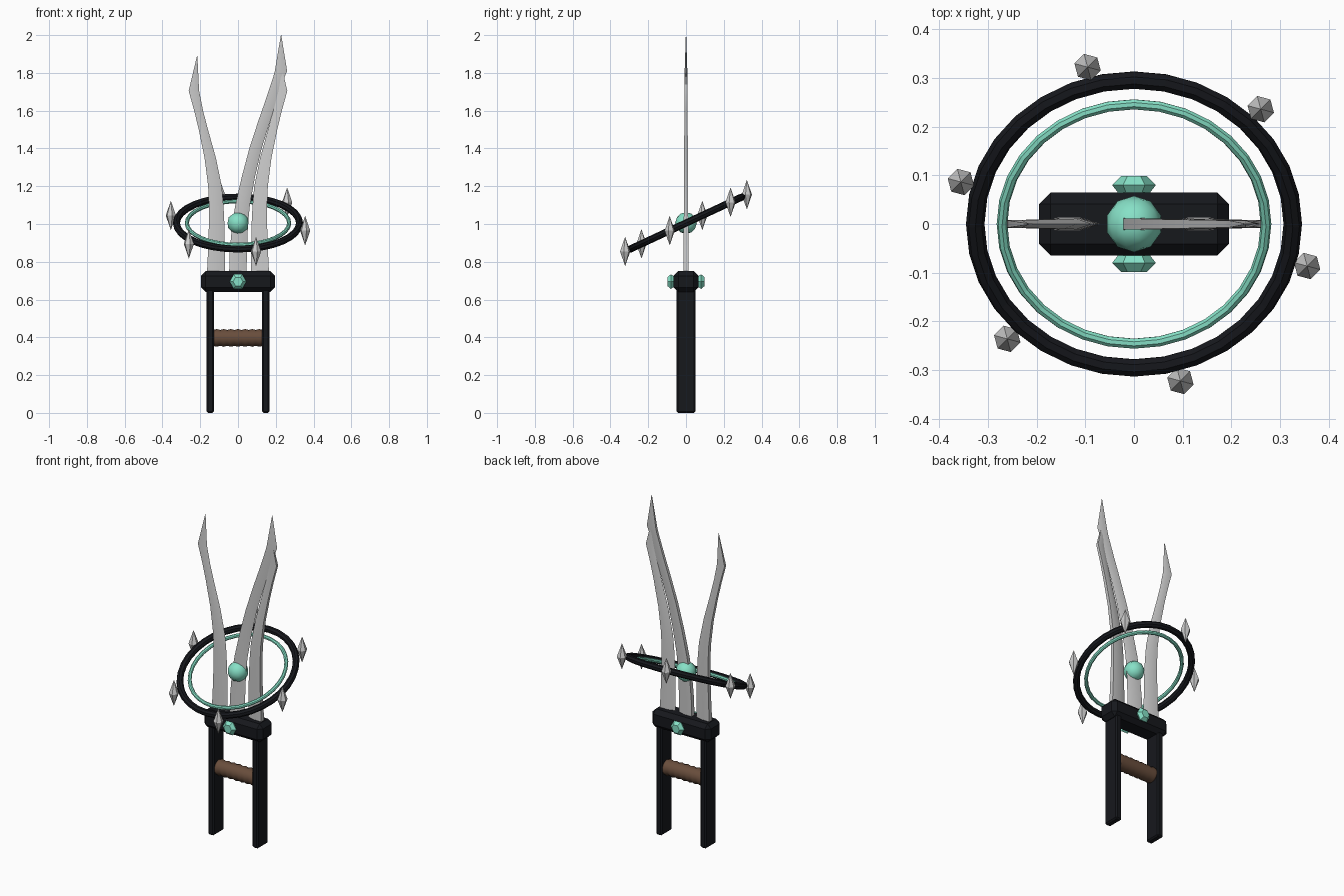
import bpy, bmesh
from math import sin, cos, pi, radians
from mathutils import Matrix, Vector

if "Cube" in bpy.data.objects:
    bpy.data.objects.remove(bpy.data.objects["Cube"])


def material(name, rgb):
    m = bpy.data.materials.new(name)
    m.diffuse_color = (*rgb, 1)
    m.use_nodes = True
    m.node_tree.nodes["Principled BSDF"].inputs["Base Color"].default_value = m.diffuse_color
    return m


BLACK = material("black_metal", (0.008, 0.009, 0.012))
TEAL = material("teal_crystal", (0.24, 0.75, 0.57))
BROWN = material("brown_leather", (0.14, 0.075, 0.045))


def finish(bm, name, mat=None, smooth=False):
    bmesh.ops.remove_doubles(bm, verts=bm.verts, dist=1e-5)
    bmesh.ops.recalc_face_normals(bm, faces=bm.faces)
    me = bpy.data.meshes.new(name)
    bm.to_mesh(me)
    bm.free()
    ob = bpy.data.objects.new(name, me)
    bpy.context.collection.objects.link(ob)
    if mat:
        me.materials.append(mat)
    if smooth:
        bpy.ops.object.select_all(action='DESELECT')
        ob.select_set(True)
        bpy.context.view_layer.objects.active = ob
        bpy.ops.object.shade_smooth_by_angle(angle=radians(35))
    return ob


def loft(bm, rings):
    """Skin a list of equal-length point loops and cap both ends."""
    loops = [[bm.verts.new(p) for p in r] for r in rings]
    n = len(loops[0])
    for a, b in zip(loops, loops[1:]):
        for i in range(n):
            j = (i + 1) % n
            bm.faces.new((a[i], a[j], b[j], b[i]))
    bm.faces.new(loops[0])
    bm.faces.new(loops[-1])


def lathe(name, profile, sides, matrix, mat=None, smooth=False):
    """Turn (radius, height) pairs around local z."""
    bm = bmesh.new()
    loft(bm, [[matrix @ Vector((r * cos(2 * pi * i / sides), r * sin(2 * pi * i / sides), h))
               for i in range(sides)] for r, h in profile])
    return finish(bm, name, mat, smooth)


def box(name, centre, size, bevel, mat):
    bm = bmesh.new()
    bmesh.ops.create_cube(bm, size=1, matrix=Matrix.Translation(centre) @ Matrix.Diagonal((*size, 1)))
    bmesh.ops.bevel(bm, geom=bm.edges[:], offset=bevel, segments=1, affect='EDGES')
    return finish(bm, name, mat)


def blade(name, rows, tip, side=1):
    """Rows are (z, blunt back x, sharp edge x); side=-1 mirrors in x."""
    rings = []
    for z, back, edge in rows + [(tip[1], tip[0] - 0.001, tip[0] + 0.001)]:
        t = 0.014 - 0.008 * (z - 0.7) / 1.3
        if z == tip[1]:
            t = 0.001
        mid = back + 0.55 * (edge - back)
        rings.append([(side * x, y, z) for x, y in
                      ((back, -t), (mid, -t), (edge, 0), (mid, t), (back, t))])
    bm = bmesh.new()
    loft(bm, rings)
    return finish(bm, name, None, True)


# Frame: two posts, guard and ribbed grip
for s, side in ((-1, "left"), (1, "right")):
    box(side + "_post", (s * 0.147, 0, 0.335), (0.04, 0.1, 0.67), 0.008, BLACK)
box("guard", (0, 0, 0.695), (0.39, 0.13, 0.11), 0.024, BLACK)
ribs = [(0.047 if i % 2 else 0.042, -0.132 + 0.264 * i / 14) for i in range(15)]
lathe("grip", ribs, 14, Matrix.Translation((0, 0, 0.397)) @ Matrix.Rotation(pi / 2, 4, 'Y'), BROWN, True)

# Hexagonal gems on both faces of the guard
for angle, side in ((pi / 2, "front"), (-pi / 2, "back")):
    lathe(side + "_gem", [(0.034, 0.055), (0.034, 0.066), (0.045, 0.08), (0.026, 0.099)], 6,
          Matrix.Translation((0, 0, 0.695)) @ Matrix.Rotation(angle, 4, 'X'), TEAL)

# Blades
outer = [(0.70, -0.166, -0.068), (0.85, -0.159, -0.069), (1.0, -0.154, -0.072), (1.1, -0.154, -0.077),
         (1.2, -0.158, -0.086), (1.35, -0.177, -0.117), (1.5, -0.208, -0.159),
         (1.6, -0.232, -0.185), (1.705, -0.261, -0.206)]
blade("left_blade", outer, (-0.216, 1.89))
blade("right_blade", outer, (-0.216, 1.89), -1)
middle = [(0.70, -0.048, 0.045), (0.85, -0.044, 0.047), (1.0, -0.031, 0.053), (1.1, -0.014, 0.063),
          (1.25, 0.02, 0.09), (1.4, 0.06, 0.125), (1.55, 0.109, 0.172), (1.65, 0.144, 0.208),
          (1.78, 0.187, 0.247), (1.81, 0.195, 0.26)]
blade("middle_blade", middle, (0.228, 2.0))

# Floating orb and tilted rings
HUB = Vector((0, 0, 1.005))
TILT = Matrix.Rotation(radians(25), 4, 'X')
bm = bmesh.new()
bmesh.ops.create_icosphere(bm, subdivisions=2, radius=0.058, matrix=Matrix.Translation(HUB))
finish(bm, "orb", TEAL, True)
for name, major, minor, mat in (("outer_ring", 0.326, 0.019, BLACK), ("inner_ring", 0.271, 0.011, TEAL)):
    bpy.ops.mesh.primitive_torus_add(major_radius=major, minor_radius=minor, major_segments=32,
                                     minor_segments=8, location=HUB, rotation=(radians(25), 0, 0))
    ring = bpy.context.object
    ring.name = name
    ring.data.materials.append(mat)

# Six upright spikes around the outer ring
for k in range(6):
    a = radians(45 + 60 * k)
    pos = HUB + TILT @ Vector((0.368 * cos(a), 0.368 * sin(a), 0))
    lathe(f"spike_{k + 1}", [(0, -0.078), (0.028, 0), (0, 0.078)], 6,
          Matrix.Translation(pos) @ Matrix.Rotation(a, 4, 'Z'))
